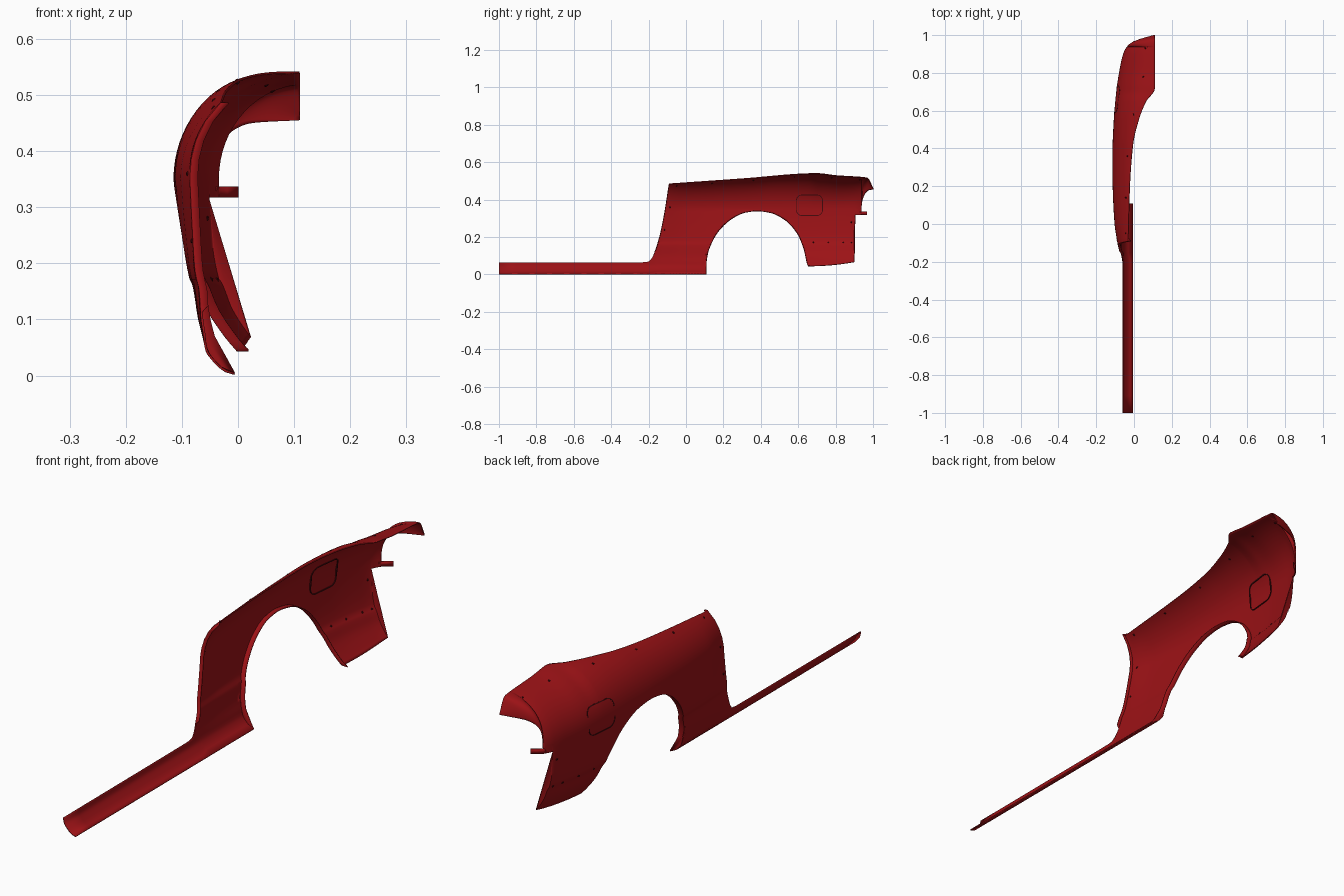
import bpy, bmesh, math
from mathutils import Vector

if "Cube" in bpy.data.objects:
    bpy.data.objects.remove(bpy.data.objects["Cube"])


def material(name, rgb):
    m = bpy.data.materials.new(name)
    m.diffuse_color = (*rgb, 1)
    m.use_nodes = True
    m.node_tree.nodes["Principled BSDF"].inputs["Base Color"].default_value = m.diffuse_color
    return m


RED = material("body red", (0.33, 0.006, 0.008))
SHADE = material("gap dark red", (0.06, 0.003, 0.004))


def curve(*p):
    """Smooth curve through (t, value) points that never overshoots."""
    d = [(b[1] - a[1]) / (b[0] - a[0]) for a, b in zip(p, p[1:])]
    m = [d[0]] + [2 * a * b / (a + b) if a * b > 0 else 0 for a, b in zip(d, d[1:])] + [d[-1]]

    def f(t):
        t = min(max(t, p[0][0]), p[-1][0])
        i = 0
        while i < len(d) - 1 and t > p[i + 1][0]:
            i += 1
        h = p[i + 1][0] - p[i][0]
        s = (t - p[i][0]) / h
        return ((1 + 2 * s) * (1 - s) ** 2 * p[i][1] + s * (1 - s) ** 2 * h * m[i]
                + s * s * (3 - 2 * s) * p[i + 1][1] + s * s * (s - 1) * h * m[i + 1])
    return f


# Rails along the car: lower edge with wheel arch, upper edge, shoulder, roof edge
bottom = curve((-1, .003), (.108, .003), (.1085, .07), (.13, .155), (.18, .24), (.25, .302),
               (.32, .333), (.38, .34), (.45, .331), (.53, .292), (.595, .22), (.63, .14),
               (.655, .045), (.9, .067), (.904, .317), (.938, .317), (.9385, .365),
               (.945, .405), (.958, .434), (.975, .45), (1, .455))
front_edge = curve((-1, .063), (-.24, .065), (-.205, .068), (-.185, .085), (-.165, .125),
                   (-.14, .205), (-.115, .325), (-.09, .485))
roof_z = curve((-.09, .485), (.3, .512), (.7, .54), (.8, .529), (.95, .519), (.97, .515), (1, .46))
roof_x = curve((-.09, -.03), (.2, -.022), (.42, -.005), (.55, .025), (.65, .065), (.715, .11), (1, .11))
shoulder_x = curve((-1, -.06), (-.2, -.06), (-.16, -.078), (-.1, -.086), (0, -.101), (.2, -.111),
                   (.35, -.113), (.5, -.108), (.7, -.092), (.85, -.068), (.904, -.054),
                   (.938, -.036), (.955, -.018), (.975, .025), (1, .11))
# Cross-sections below the shoulder
sill_section = curve((.003, -.006), (.008, -.022), (.025, -.042), (.045, -.056), (.065, -.06),
                     (.1, -.068), (.165, -.077), (.172, -.081), (.25, -.091), (.35, -.1))
tail_section = curve((.045, .095), (.07, .075), (.12, .043), (.165, .025), (.172, .02),
                     (.25, .006), (.317, .001), (.35, 0))


def shoulder_z(y):
    return max(.35, bottom(y))


def upper(y):
    return front_edge(y) if y < -.09 else roof_z(y)


def clamp(t):
    return min(max(t, 0), 1)


def surf(y, z):
    """Outer skin: x for a given y and z."""
    xs, zs = shoulder_x(y), shoulder_z(y)
    if z <= zs:
        a = max(sill_section(z) + (xs + .1) * clamp((z - .06) / .29), xs)
        t = clamp((y - .11) / .54)
        t = t * t * (3 - 2 * t)
        return a * (1 - t) + (xs + tail_section(z)) * t
    tm = .9 + .6 * clamp((y + .09) / .8)
    th = math.asin(clamp((z - zs) / (roof_z(y) - zs) * math.sin(tm)))
    return xs + (roof_x(y) - xs) * (1 - math.cos(th)) / (1 - math.cos(tm))


def column(y):
    """One cross-section from the lower flange to the upper flange."""
    zb, zt, zs = bottom(y), upper(y), shoulder_z(y)
    lim = lambda z: min(max(z, zb), zt)
    zz = []
    for a, b, n in ((zb, lim(.165), 14), (lim(.165), lim(.172), 1), (lim(.172), lim(zs), 12)):
        zz += [a + (b - a) * i / n for i in range(n)]
    a = lim(zs)
    zz += [a + (zt - a) * math.sin(i / 16 * math.pi / 2) for i in range(17)]
    pts = [Vector((surf(y, z), y, z)) for z in zz]
    lip = .02 if .1082 < y < .656 else 0
    post = .013 if -.165 < y < -.088 else 0
    return [pts[0] + Vector((lip, 0, 0))] + pts + [pts[-1] + Vector((post, 0, 0))]


def finish(bm, name, mat, thick=0):
    me = bpy.data.meshes.new(name)
    bm.to_mesh(me)
    bm.free()
    ob = bpy.data.objects.new(name, me)
    bpy.context.collection.objects.link(ob)
    me.materials.append(mat)
    if thick:
        mod = ob.modifiers.new("sheet", 'SOLIDIFY')
        mod.thickness = thick
        mod.offset = 0
    bpy.ops.object.select_all(action='DESELECT')
    ob.select_set(True)
    bpy.context.view_layer.objects.active = ob
    bpy.ops.object.shade_smooth_by_angle(angle=math.radians(35))
    return ob


def loft(name, cols, mat, thick=0, closed=False):
    bm = bmesh.new()
    rows = [[bm.verts.new(p) for p in c] for c in cols]
    for a, b in zip(rows, rows[1:] + rows[:1] if closed else rows[1:]):
        for i in range(len(a) - 1):
            bm.faces.new((a[i], a[i + 1], b[i + 1], b[i]))
    bmesh.ops.remove_doubles(bm, verts=bm.verts, dist=.00005)
    bmesh.ops.dissolve_degenerate(bm, edges=bm.edges, dist=.00005)
    bmesh.ops.recalc_face_normals(bm, faces=bm.faces)
    return finish(bm, name, mat, thick)


# Quarter panel with sill: denser columns where the outline is steep
ys = []
for a, b, n in ((-1, -.26, 8), (-.26, -.09, 34), (-.09, .108, 12), (.1085, .18, 18), (.18, .58, 36),
                (.58, .655, 20), (.6555, .9, 20), (.904, .938, 6), (.9385, 1, 20)):
    ys += [a + (b - a) * i / n for i in range(n + 1)]
loft("quarter_panel", [column(y) for y in sorted(set(ys))], RED, .004)

# Tab below the tail lamp opening
tab = [(surf(.93, .327), .93), (-.036, .938), (-.02, .953), (0, .967)]
loft("lamp_tab", [[Vector((x, y, z)) for z in (.317, .337)] for x, y in tab], RED, .004)

# Fuel door gap: rounded rectangle following the skin
def door_point(k, grow, depth):
    a = 2 * math.pi * (k + .5) / 48
    r = .03 + grow
    cy = math.copysign(.04, math.cos(a))
    cz = math.copysign(.025, math.sin(a))
    y, z = .66 + cy + r * math.cos(a), .37 + cz + r * math.sin(a)
    return Vector((surf(y, z) + depth, y, z))


ring = ((-.002, -.003), (.002, -.003), (.002, .005), (-.002, .005), (-.002, -.003))
loft("fuel_door_gap", [[door_point(k, g, d) for g, d in ring] for k in range(48)], SHADE, closed=True)

# Small fixings along the edges
spots = [(y, roof_z(y) - .012) for y in (-.05, .14, .36, .58, .78, .93)]
spots += [(-.085, .36), (-.115, .24), (.885, .28), (.885, .17), (.84, .17), (.76, .17), (.68, .17)]
bm = bmesh.new()
for y, z in spots:
    ball = bmesh.ops.create_icosphere(bm, subdivisions=1, radius=.0055)["verts"]
    bmesh.ops.translate(bm, verts=ball, vec=(surf(y, z), y, z))
finish(bm, "fixings", SHADE)
